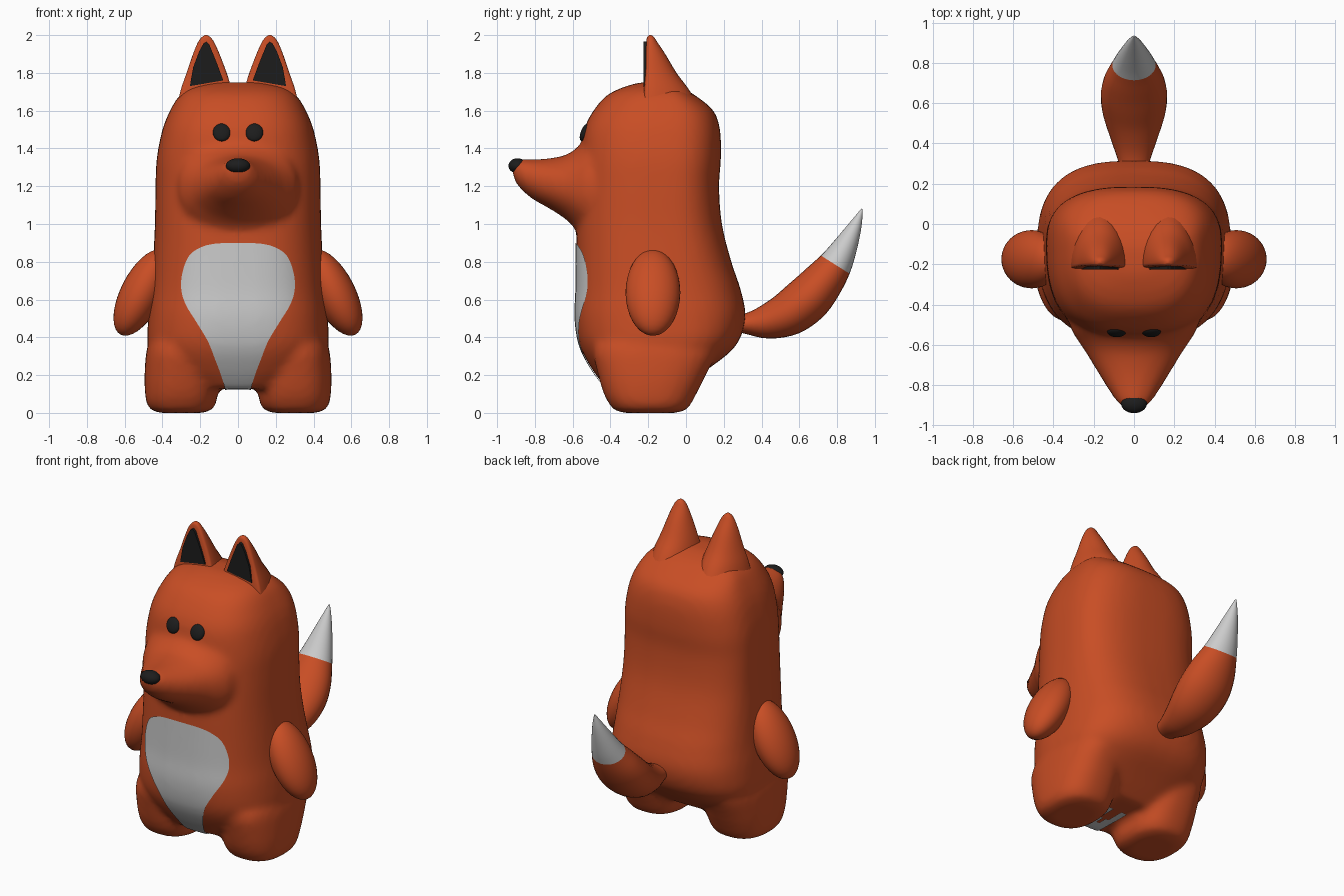
import bpy, bmesh
from math import sin, cos, pi, radians
from mathutils import Vector, Matrix

if "Cube" in bpy.data.objects:
    bpy.data.objects.remove(bpy.data.objects["Cube"])


def material(name, rgb):
    m = bpy.data.materials.new(name)
    m.diffuse_color = (*rgb, 1)
    m.use_nodes = True
    m.node_tree.nodes["Principled BSDF"].inputs["Base Color"].default_value = m.diffuse_color
    return m


FUR = material("orange_fur", (0.58, 0.075, 0.018))
DARK = material("dark", (0.012, 0.012, 0.012))


def add_object(name, bm, mat=None, angle=None):
    bmesh.ops.recalc_face_normals(bm, faces=bm.faces)
    me = bpy.data.meshes.new(name)
    bm.to_mesh(me)
    bm.free()
    ob = bpy.data.objects.new(name, me)
    bpy.context.collection.objects.link(ob)
    if mat:
        me.materials.append(mat)
    me.shade_smooth()
    if angle:
        me.set_sharp_from_angle(angle=radians(angle))
    return ob


def bake(ob):
    dg = bpy.context.evaluated_depsgraph_get()
    me = bpy.data.meshes.new_from_object(ob.evaluated_get(dg))
    ob.modifiers.clear()
    ob.data = me
    me.shade_smooth()


def smooth_rows(rows, n=4):
    """Catmull-Rom interpolation of rows of numbers."""
    p = [rows[0]] + list(rows) + [rows[-1]]
    out = []
    for i in range(1, len(p) - 2):
        for k in range(n):
            t = k / n
            out.append([0.5 * (2 * b + (c - a) * t + (2 * a - 5 * b + 4 * c - d) * t * t
                               + (3 * b - a - 3 * c + d) * t ** 3)
                        for a, b, c, d in zip(*p[i - 1:i + 3])])
    return out + [list(rows[-1])]


def loft(bm, rings):
    vs = [[bm.verts.new(v) for v in r] for r in rings]
    n = len(vs[0])
    new = [bm.faces.new((a[i], a[(i + 1) % n], b[(i + 1) % n], b[i]))
           for a, b in zip(vs, vs[1:]) for i in range(n)]
    new += [bm.faces.new(vs[0]), bm.faces.new(vs[-1])]
    bmesh.ops.recalc_face_normals(bm, faces=new)


def prism(outline, y0, y1):
    bm = bmesh.new()
    loft(bm, [[(x, y, z) for x, z in outline] for y in (y0, y1)])
    return bm


def sup(v, e):
    return abs(v) ** (2 / e) * (1 if v > 0 else -1)


def angles(n):
    return [2 * pi * i / n for i in range(n)]


def ellipsoid(name, loc, size, rot, mat):
    bm = bmesh.new()
    bmesh.ops.create_uvsphere(bm, u_segments=32, v_segments=18, radius=1)
    m = Matrix.Translation(loc) @ rot @ Matrix.Diagonal((*size, 1))
    bmesh.ops.transform(bm, matrix=m, verts=bm.verts)
    return add_object(name, bm, mat)


# Body: z, half width, front y, back y
body_rows = [(.13, .28, -.42, -.02), (.22, .40, -.49, .10), (.35, .475, -.56, .26),
             (.5, .475, -.585, .315), (.65, .46, -.58, .29), (.8, .45, -.58, .24),
             (1.0, .44, -.58, .19), (1.2, .437, -.57, .175), (1.35, .43, -.56, .185),
             (1.5, .40, -.54, .18), (1.6, .36, -.49, .145), (1.68, .31, -.42, .05),
             (1.725, .24, -.33, -.03), (1.75, .12, -.24, -.12)]
bm = bmesh.new()
rings = []
for z, hx, f, b in smooth_rows(body_rows):
    yc = min(-.1, b - .02)
    rings.append([(hx * sup(cos(t), 2.7), yc + (b - yc if sin(t) > 0 else yc - f) * sup(sin(t), 2.7), z)
                  for t in angles(48)])
loft(bm, rings)

# Legs: z, half width, half depth, centre y
leg_rows = [(0, .11, .13, -.19), (.012, .155, .185, -.19), (.045, .182, .215, -.19),
            (.1, .192, .245, -.19), (.2, .195, .285, -.18), (.35, .18, .33, -.16), (.45, .12, .25, -.15)]
for s in (-1, 1):
    loft(bm, [[(s * .3 + hx * sup(cos(t), 2.5), yc + hy * sup(sin(t), 2.5), z) for t in angles(32)]
              for z, hx, hy, yc in smooth_rows(leg_rows, 3)])

# Snout: y, half width, top z, bottom z
snout_rows = [(-.3, .36, 1.5, .88), (-.5, .32, 1.47, .92), (-.57, .285, 1.41, .96),
              (-.63, .245, 1.368, 1.02), (-.72, .19, 1.348, 1.08), (-.81, .135, 1.342, 1.13),
              (-.88, .088, 1.342, 1.19), (-.912, .05, 1.335, 1.24), (-.92, .02, 1.315, 1.27)]
loft(bm, [[(hx * cos(t), y, (a + b) / 2 + (a - b) / 2 * sup(sin(t), 2.2)) for t in angles(40)]
          for y, hx, a, b in smooth_rows(snout_rows, 3)])

# Fuse body, legs and snout into one soft skin
body = add_object("body", bm, FUR)
rm = body.modifiers.new("fuse", 'REMESH')
rm.mode = 'VOXEL'
rm.voxel_size = .02
sm = body.modifiers.new("soften", 'SMOOTH')
sm.factor = .5
sm.iterations = 8
bake(body)

# Belly patch: thin shell of the body skin cut out by a prism
half = smooth_rows([(0, .9), (.12, .896), (.2, .875), (.26, .83), (.295, .74), (.3, .65), (.275, .57),
                    (.22, .48), (.16, .38), (.12, .28), (.09, .2), (.07, .13), (.06, .05)])
cutter = add_object("belly_cutter", prism(half + [[-x, z] for x, z in reversed(half[1:])], -1, -.15))
cutter.hide_render = True
bm = bmesh.new()
bm.from_mesh(body.data)
bm.normal_update()
for v in bm.verts:
    v.co += v.normal * .006
belly = add_object("belly_patch", bm)
bo = belly.modifiers.new("cut", 'BOOLEAN')
bo.operation = 'INTERSECT'
bo.object = cutter
bake(belly)
bm = bmesh.new()
bm.from_mesh(belly.data)
bm.normal_update()
walls = [f for f in bm.faces if abs(f.normal.y) < 1e-4 or f.normal.y > .999]
bmesh.ops.delete(bm, geom=walls, context='FACES')
bm.to_mesh(belly.data)
bm.free()
belly.data.materials.clear()
bpy.data.objects.remove(cutter)

# Ears: z, centre x, half width, front y, back y
ear_rows = [(1.64, .17, .15, -.23, .06), (1.72, .168, .132, -.225, .01), (1.8, .166, .106, -.218, -.05),
            (1.9, .168, .07, -.214, -.11), (1.96, .169, .044, -.21, -.15), (1.988, .169, .024, -.206, -.168),
            (2.0, .169, .006, -.195, -.183)]
ear_dark = [(.255, 1.73), (.237, 1.83), (.205, 1.915), (.182, 1.957), (.168, 1.965),
            (.152, 1.95), (.115, 1.86), (.078, 1.76)]
for s, side in ((-1, "left"), (1, "right")):
    bm = bmesh.new()
    rings = []
    for z, cx, hx, f, b in smooth_rows(ear_rows):
        yc = f + min(.022, (b - f) / 2)
        rings.append([(s * (cx + hx * cos(t)),
                       yc + ((b - yc) * sin(t) if sin(t) > 0 else (yc - f) * sup(sin(t), 4)), z)
                      for t in angles(28)])
    loft(bm, rings)
    add_object(side + "_ear", bm, FUR, 60)
    add_object(side + "_inner_ear", prism([(s * x, z) for x, z in ear_dark], -.226, -.2), DARK, 30)

    # Arms and eyes
    ellipsoid(side + "_arm", (s * .508, -.175, .637), (.112, .145, .25),
              Matrix.Rotation(radians(-27 * s), 4, 'Y'), FUR)
    ellipsoid(side + "_eye", (s * .086, -.535, 1.485), (.047, .022, .05),
              Matrix.Rotation(radians(-22), 4, 'X'), DARK)

# Nose
ellipsoid("nose", (0, -.892, 1.308), (.064, .048, .04), Matrix.Identity(4), DARK)

# Tail: centre y, centre z, half width, half thickness
tail_rows = [(.2, .475, .06, .04), (.3, .472, .075, .05), (.42, .482, .115, .09), (.54, .525, .153, .118),
             (.64, .6, .165, .125), (.72, .69, .148, .112), (.79, .785, .108, .09),
             (.85, .895, .07, .062), (.9, 1.0, .034, .032), (.932, 1.08, .004, .004)]
rows = smooth_rows(tail_rows)
rings = []
for i, (y, z, w, r) in enumerate(rows):
    a, b = rows[max(i - 1, 0)], rows[min(i + 1, len(rows) - 1)]
    d = Vector((0, b[0] - a[0], b[1] - a[1])).normalized()
    n = Vector((0, -d.z, d.y))
    rings.append([Vector((w * cos(t), y, z)) + n * r * sin(t) for t in angles(28)])
seam = 6 * 4
for name, part, mat in (("tail", rings[:seam + 1], FUR), ("tail_tip", rings[seam:], None)):
    bm = bmesh.new()
    loft(bm, part)
    add_object(name, bm, mat, 60)
